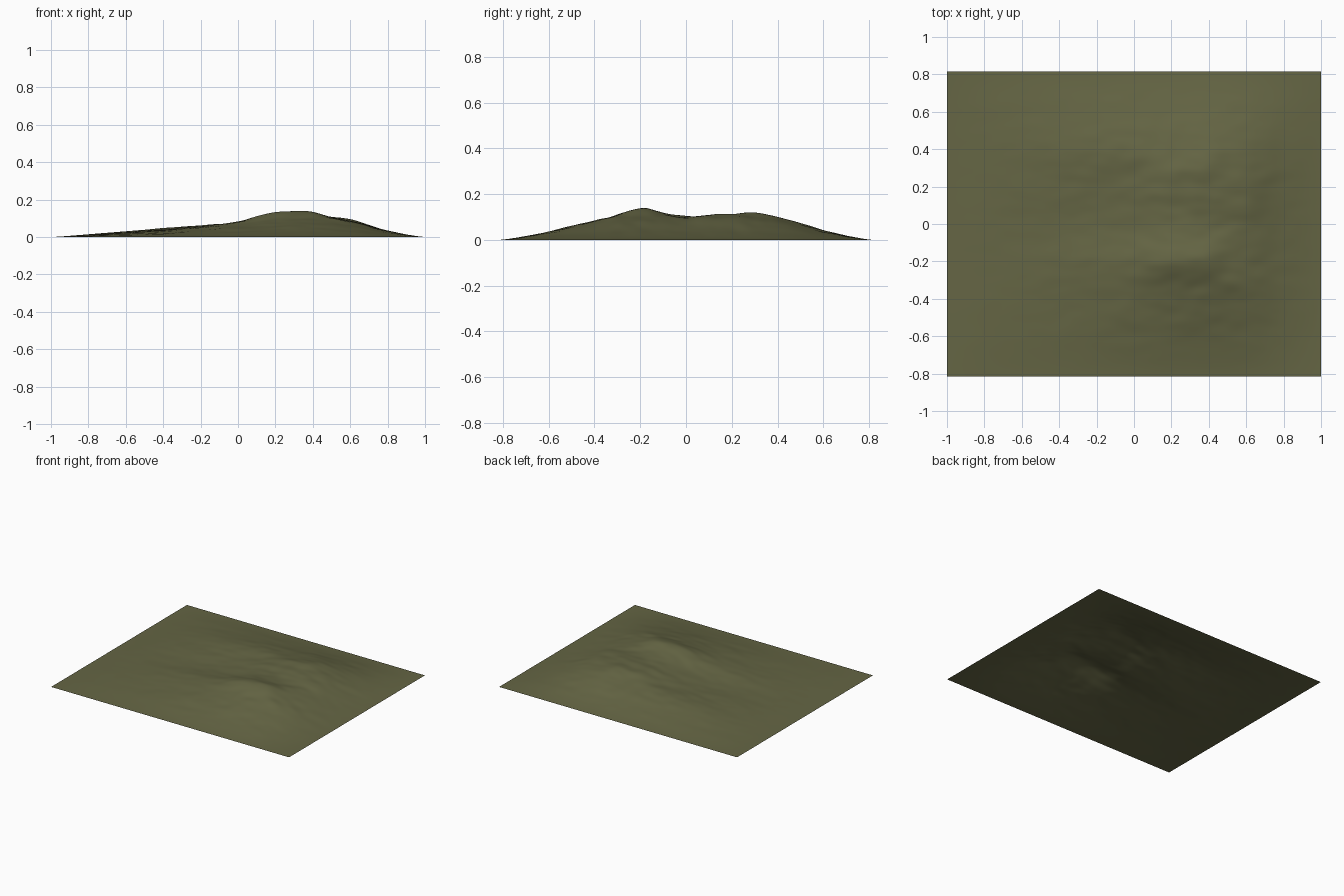
import bpy, bmesh
from mathutils import noise, Vector

if "Cube" in bpy.data.objects:
    bpy.data.objects.remove(bpy.data.objects["Cube"])

HALF_Y = 0.815

# Coarse relief in thousandths: rows run front to back, columns left to right
# (the outer border is zero)
RELIEF = [
    [6, 10, 14, 20, 27, 33, 35, 30, 13],
    [10, 18, 27, 42, 60, 77, 82, 66, 28],
    [12, 22, 35, 54, 80, 124, 131, 88, 33],
    [13, 22, 31, 42, 64, 97, 101, 84, 33],
    [14, 29, 41, 53, 71, 107, 117, 90, 33],
    [14, 30, 47, 62, 73, 87, 97, 75, 29],
    [9, 17, 24, 30, 34, 38, 40, 33, 14],
]


def control(i, j):
    if 1 <= i <= 9 and 1 <= j <= 7:
        return RELIEF[j - 1][i - 1] / 1000
    return 0.0


def cubic(a, b, c, d, t):
    return b + 0.5 * t * (c - a + t * (2*a - 5*b + 4*c - d + t * (3*(b - c) + d - a)))


def height(x, y):
    u, v = (x + 1) * 5, (y + HALF_Y) / (2 * HALF_Y) * 8
    i, j = min(int(u), 9), min(int(v), 7)
    rows = [cubic(*[control(i + a, j + b) for a in (-1, 0, 1, 2)], u - i)
            for b in (-1, 0, 1, 2)]
    z = max(cubic(*rows, v - j), 0.0)
    # erosion detail, stretched along x and stronger on high ground
    n = noise.noise(Vector((x * 3.5, y * 8, 2.7)))
    n += 0.5 * noise.noise(Vector((x * 9, y * 16, 7.1)))
    return z * (1 + 0.09 * n)


# Terrain sheet
bm = bmesh.new()
bmesh.ops.create_grid(bm, x_segments=140, y_segments=114, size=1)
for vert in bm.verts:
    x, y = vert.co.x, vert.co.y * HALF_Y
    edge = max(abs(vert.co.x), abs(vert.co.y)) > 0.9999
    vert.co = (x, y, 0 if edge else height(x, y))
for face in bm.faces:
    face.smooth = True
mesh = bpy.data.meshes.new("terrain")
bm.to_mesh(mesh)
bm.free()
terrain = bpy.data.objects.new("terrain", mesh)
bpy.context.collection.objects.link(terrain)

mat = bpy.data.materials.new("olive_ground")
mat.diffuse_color = (0.13, 0.132, 0.058, 1)
mat.use_nodes = True
mat.node_tree.nodes["Principled BSDF"].inputs["Base Color"].default_value = mat.diffuse_color
mesh.materials.append(mat)
